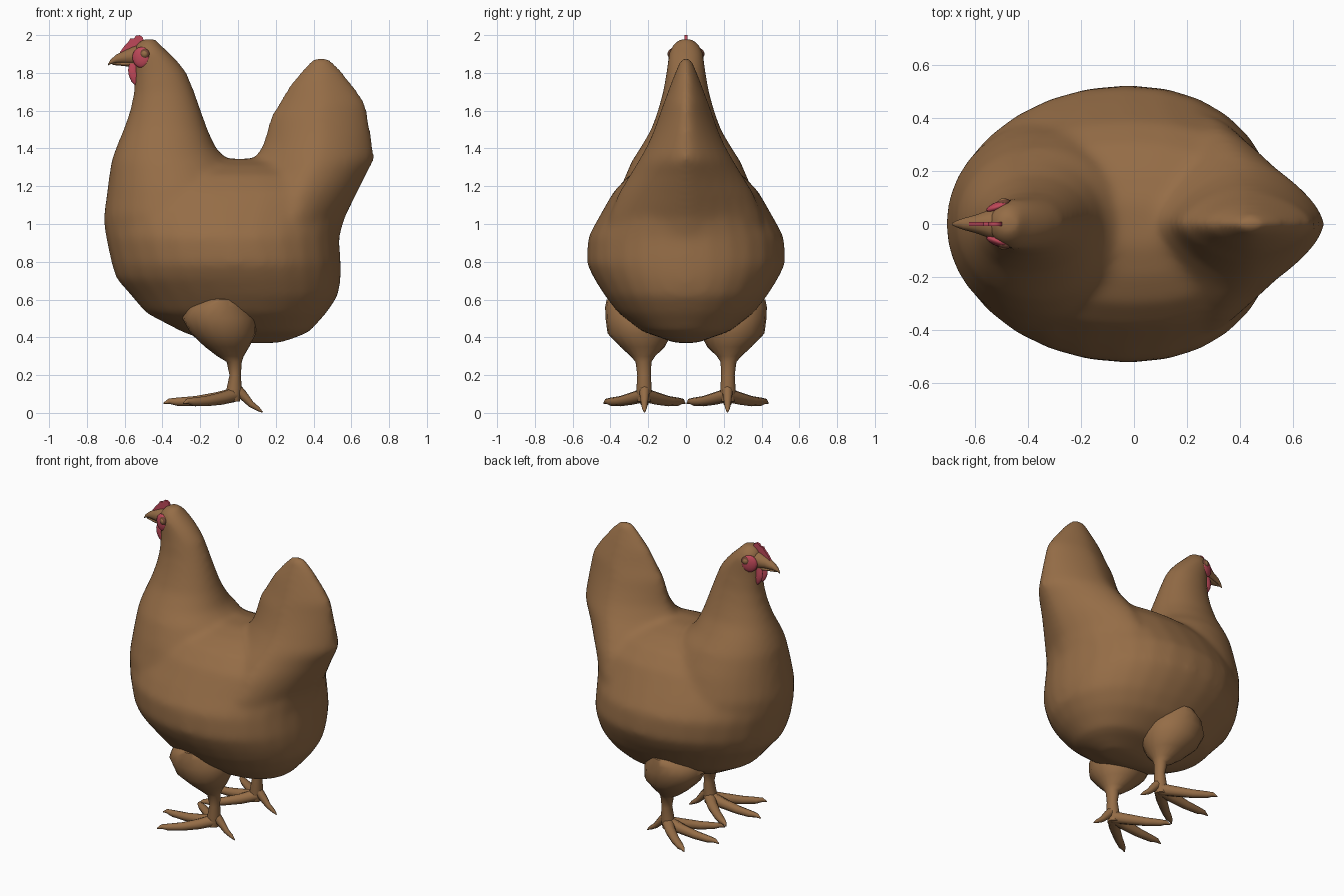
import bpy, bmesh, math
from mathutils import Vector

cube = bpy.data.objects.get("Cube")
if cube:
    bpy.data.objects.remove(cube, do_unlink=True)


def material(name, rgb):
    m = bpy.data.materials.new(name)
    m.use_nodes = True
    m.diffuse_color = (*rgb, 1)
    m.node_tree.nodes["Principled BSDF"].inputs["Base Color"].default_value = (*rgb, 1)
    return m


BROWN = material("feather brown", (0.30, 0.152, 0.062))
RED = material("comb red", (0.52, 0.065, 0.10))
DARK = material("eye brown", (0.16, 0.06, 0.035))


def select(ob):
    bpy.ops.object.select_all(action='DESELECT')
    ob.select_set(True)
    bpy.context.view_layer.objects.active = ob


def finish(name, bm, mat, angle=50):
    bmesh.ops.recalc_face_normals(bm, faces=bm.faces)
    mesh = bpy.data.meshes.new(name)
    bm.to_mesh(mesh)
    bm.free()
    mesh.materials.append(mat)
    ob = bpy.data.objects.new(name, mesh)
    bpy.context.collection.objects.link(ob)
    select(ob)
    bpy.ops.object.shade_smooth_by_angle(angle=math.radians(angle))
    return ob


def skin(bm, loops):
    """Bridge successive point loops and cap both ends."""
    rings = [[bm.verts.new(p) for p in loop] for loop in loops]
    n = len(rings[0])
    for a, b in zip(rings, rings[1:]):
        for i in range(n):
            j = (i + 1) % n
            bm.faces.new((a[i], a[j], b[j], b[i]))
    bm.faces.new(rings[0][::-1])
    bm.faces.new(rings[-1])


def stack(bm, rows, seg=28, power=1.0, shift=0.0):
    """Loft level ovals: rows of z, front x, back x, half width, centre y.
    Power above 1 pinches the ends; shift moves the widest point back."""
    loops = []
    for z, x0, x1, w, y in rows:
        loop = []
        for i in range(seg):
            a = math.tau * i / seg
            c, s = math.cos(a), math.sin(a)
            loop.append(((x0 + x1) / 2 + (x1 - x0) / 2 * math.copysign(abs(c) ** power, c) + shift * s * s,
                         y + w * math.copysign(abs(s) ** power, s), z))
        loops.append(loop)
    skin(bm, loops)


def tube(bm, path, radii, seg=8):
    """Round tapering tube along a path."""
    pts = [Vector(p) for p in path]
    loops = []
    for i, p in enumerate(pts):
        d = (pts[min(i + 1, len(pts) - 1)] - pts[max(i - 1, 0)]).normalized()
        q = d.to_track_quat('Z', 'Y')
        loops.append([p + q @ Vector((radii[i] * math.cos(math.tau * k / seg),
                                      radii[i] * math.sin(math.tau * k / seg), 0))
                      for k in range(seg)])
    skin(bm, loops)


def ellipsoid(name, mat, loc, size, turn=0):
    bm = bmesh.new()
    bmesh.ops.create_uvsphere(bm, u_segments=16, v_segments=10, radius=1)
    for v in bm.verts:
        v.co = Vector((v.co.x * size[0], v.co.y * size[1], v.co.z * size[2]))
    ob = finish(name, bm, mat)
    ob.location = loc
    ob.rotation_euler.z = turn


# Body, neck with head, and tail, fused into one smooth skin
trunk = [(.37, -.08, .22, .06), (.40, -.22, .31, .14), (.43, -.30, .38, .23), (.53, -.49, .47, .36),
         (.62, -.565, .53, .43), (.71, -.645, .545, .487), (.79, -.67, .545, .526),
         (.93, -.70, .535, .52), (1.03, -.715, .55, .465), (1.17, -.68, .58, .385),
         (1.26, -.60, .48, .30), (1.31, -.45, .36, .20), (1.345, -.32, .24, .08)]
neck = [(.95, -.70, .10, .40), (1.05, -.71, .08, .39), (1.2, -.69, .03, .345), (1.33, -.672, -.045, .29),
        (1.4, -.648, -.115, .245), (1.5, -.607, -.16, .185), (1.6, -.572, -.195, .15),
        (1.7, -.552, -.23, .122), (1.8, -.55, -.27, .105), (1.86, -.55, -.315, .098),
        (1.91, -.555, -.365, .092), (1.945, -.55, -.405, .077), (1.98, -.51, -.43, .04)]
tail = [(.9, .0, .53, .40), (1.03, .0, .565, .41), (1.16, .0, .63, .36), (1.26, .03, .68, .30),
        (1.34, .08, .725, .25), (1.42, .13, .715, .205), (1.5, .152, .703, .17), (1.57, .17, .69, .145),
        (1.64, .215, .678, .12), (1.74, .27, .61, .083), (1.82, .342, .545, .052), (1.885, .395, .48, .025)]
bm = bmesh.new()
for rows, power, shift in ((trunk, .96, .045), (neck, .98, 0), (tail, 1.3, 0)):
    stack(bm, [(*r, 0) for r in rows], power=power, shift=shift)
body = finish("body", bm, BROWN)
remesh = body.modifiers.new("fuse", 'REMESH')
remesh.mode = 'VOXEL'
remesh.voxel_size = .018
smooth = body.modifiers.new("soften", 'SMOOTH')
smooth.factor = .5
smooth.iterations = 20
for mod in ("fuse", "soften"):
    select(body)
    bpy.ops.object.modifier_apply(modifier=mod)
bpy.ops.object.shade_smooth()

# Beak: broad upper half flowing out of the face, thin lower half
for name, rows in (("upper_beak", [(-.47, 1.895, .06, .078), (-.55, 1.89, .052, .052),
                                   (-.60, 1.884, .036, .034), (-.645, 1.874, .022, .022),
                                   (-.675, 1.858, .012, .011), (-.688, 1.843, .004, .004)]),
                   ("lower_beak", [(-.53, 1.855, .03, .04), (-.60, 1.848, .012, .025),
                                   (-.665, 1.847, .005, .008)])):
    bm = bmesh.new()
    skin(bm, [[(x, w * math.cos(math.tau * k / 12), z + h * math.sin(math.tau * k / 12))
               for k in range(12)] for x, z, h, w in rows])
    finish(name, bm, BROWN)

# Comb: thin scalloped plate along the crown
outline = [(-.625, 1.91), (-.60, 1.945), (-.58, 1.965), (-.57, 1.982), (-.55, 1.983), (-.54, 1.997),
           (-.52, 2.0), (-.505, 1.99), (-.497, 1.965), (-.50, 1.94), (-.56, 1.88)]
bm = bmesh.new()
skin(bm, [[(x, y, z) for x, z in outline] for y in (-.007, .007)])
finish("comb", bm, RED)

for side, s in (("left", -1), ("right", 1)):
    # Face patch, eye and wattle
    turn = s * .34
    ellipsoid(side + "_face_patch", RED, (-.512, s * .066, 1.882), (.05, .019, .055), turn)
    ellipsoid(side + "_eye_rim", DARK, (-.495, s * .078, 1.9), (.028, .016, .028), turn)
    ellipsoid(side + "_eye", BROWN, (-.495, s * .082, 1.9), (.02, .016, .02), turn)
    bm = bmesh.new()
    stack(bm, [(1.735, -.545, -.535, .004, s * .024), (1.755, -.565, -.525, .011, s * .025),
               (1.785, -.578, -.525, .013, s * .026), (1.815, -.582, -.53, .012, s * .026),
               (1.85, -.575, -.53, .01, s * .024)], 12)
    finish(side + "_wattle", bm, RED)

    # Feathered thigh running into the shank
    bm = bmesh.new()
    stack(bm, [(r[0], r[1], r[2], r[3], s * r[4]) for r in (
        (.06, -.065, .01, .036, .222), (.13, -.06, .02, .04, .222), (.20, -.045, .015, .036, .222),
        (.27, -.06, .02, .042, .225), (.30, -.11, .03, .065, .228), (.35, -.175, .06, .118, .23),
        (.42, -.25, .095, .17, .245), (.50, -.295, .095, .18, .246), (.56, -.265, .06, .178, .25),
        (.60, -.19, .02, .165, .255), (.615, -.13, -.04, .10, .25))], 20)
    finish(side + "_leg", bm, BROWN)

    # Three forward toes and one hind toe, each ending in a claw
    bm = bmesh.new()
    for tip_x, spread in ((-.395, 0), (-.29, .215), (-.29, -.215)):
        path = [(-.02 + (tip_x + .02) * t, s * .22 + spread * t ** .85, z)
                for t, z in ((0, .095), (.25, .076), (.55, .062), (.8, .059), (.92, .062), (1, .05))]
        tube(bm, path, (.038, .033, .027, .022, .014, .003))
    tube(bm, [(-.02, s * .22, .14), (.025, s * .22, .095), (.07, s * .22, .045),
              (.105, s * .22, .022), (.13, s * .22, .003)], (.03, .025, .017, .012, .003))
    finish(side + "_foot", bm, BROWN)
